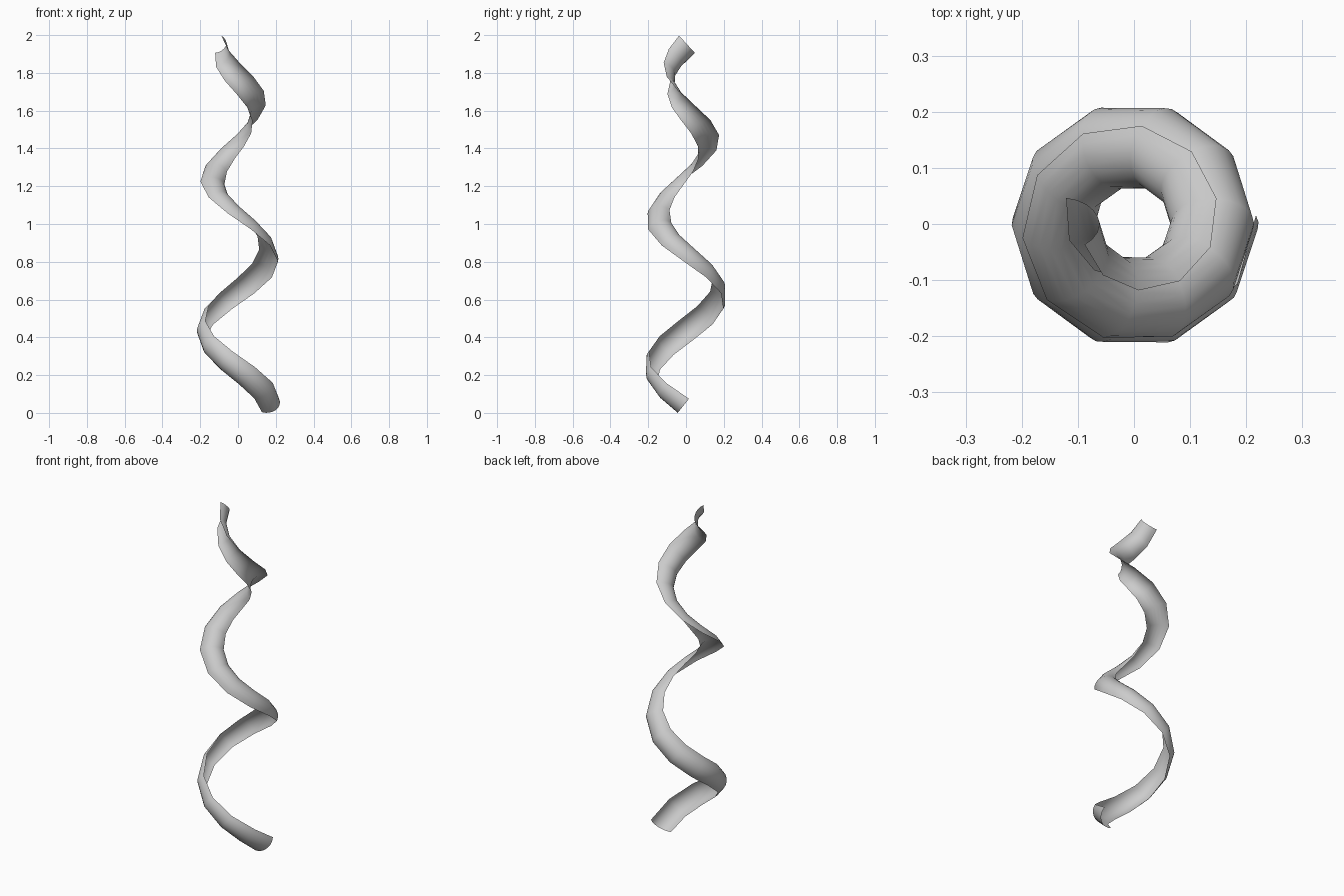
import bpy
from math import sin, cos, radians, pi, atan2
from mathutils import Vector

if "Cube" in bpy.data.objects:
    bpy.data.objects.remove(bpy.data.objects["Cube"])

SEGS, TURNS, ARC = 25, 2.5, 8      # ribbon steps, coil turns, cross-section steps
Z0, Z1 = 0.055, 1.957              # centre line heights
TUBE, HALF = 0.07, 66              # gutter radius and half opening angle


def ring(t):
    """Arc cross-section at fraction t, square to the coil and rolling as it climbs."""
    az = -2 * pi * TURNS * t
    rc = 0.152 - 0.02 * t
    slope = atan2(Z1 - Z0, 2 * pi * TURNS * rc)
    out = Vector((cos(az), sin(az), 0))
    along = Vector((sin(az), -cos(az), 0))
    up = Vector((0, 0, cos(slope))) - along * sin(slope)
    centre = out * rc + Vector((0, 0, Z0 + (Z1 - Z0) * t))
    roll = -45 + 240 * t
    pts = []
    for k in range(ARC + 1):
        a = radians(roll - HALF + 2 * HALF * k / ARC)
        pts.append(centre + TUBE * (out * cos(a) + up * sin(a)))
    return pts


# Curled ribbon: loft of the arc sections
verts = [p for i in range(SEGS + 1) for p in ring(i / SEGS)]
n = ARC + 1
faces = [(i * n + k, (i + 1) * n + k, (i + 1) * n + k + 1, i * n + k + 1)
         for i in range(SEGS) for k in range(ARC)]
mesh = bpy.data.meshes.new("spiral_ribbon")
mesh.from_pydata(verts, [], faces)
mesh.update()
for poly in mesh.polygons:
    poly.use_smooth = True
ribbon = bpy.data.objects.new("spiral_ribbon", mesh)
bpy.context.collection.objects.link(ribbon)
